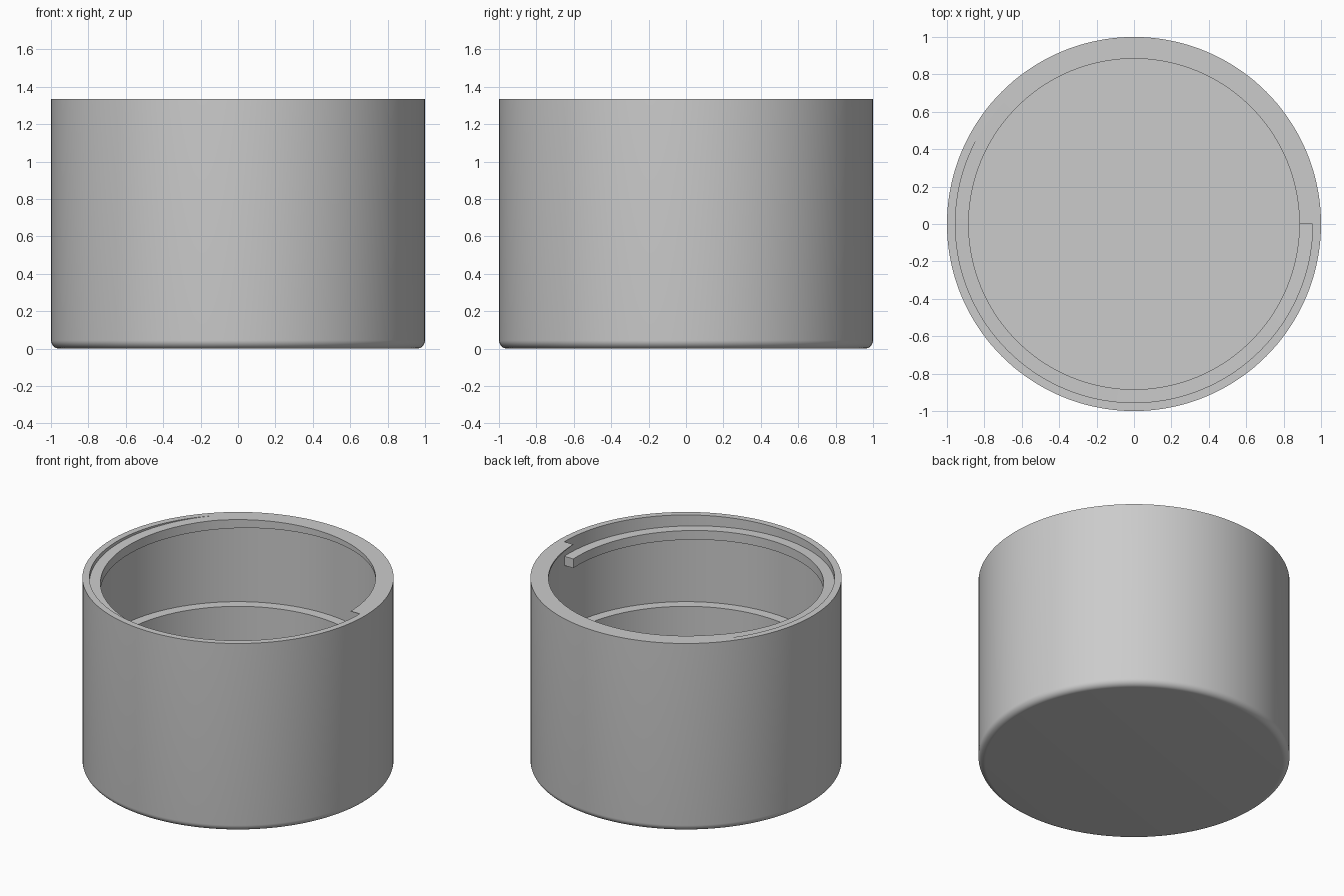
import bpy
import bmesh
from math import cos, sin, pi, radians

default = bpy.data.objects.get("Cube")
if default:
    bpy.data.objects.remove(default, do_unlink=True)

SEGMENTS = 144
HEIGHT = 1.335
NECK_R = 0.955      # wide threaded neck
BORE_R = 0.884      # narrower bore and thread crest
LEDGE_Z = 0.72
FLOOR_Z = 0.12
ROUND = 0.045       # rounded outer bottom edge
PITCH = 0.165
THREAD_H = 0.065

grey = bpy.data.materials.new("light_grey")
grey.use_nodes = True
colour = (0.6, 0.6, 0.6, 1)
grey.diffuse_color = colour
grey.node_tree.nodes["Principled BSDF"].inputs["Base Color"].default_value = colour


def finish(bm, name):
    bmesh.ops.recalc_face_normals(bm, faces=bm.faces)
    mesh = bpy.data.meshes.new(name)
    bm.to_mesh(mesh)
    bm.free()
    mesh.materials.append(grey)
    obj = bpy.data.objects.new(name, mesh)
    bpy.context.collection.objects.link(obj)
    bpy.ops.object.select_all(action="DESELECT")
    obj.select_set(True)
    bpy.context.view_layer.objects.active = obj
    bpy.ops.object.shade_smooth_by_angle(angle=radians(30))
    return obj


def ring_section(bm, profile, angle):
    return [bm.verts.new((r * cos(angle), r * sin(angle), z)) for r, z in profile]


# Cup body: lathed wall with a rounded base, stepped bore and closed floor
arc = [(1 - ROUND + ROUND * sin(t * pi / 16), ROUND - ROUND * cos(t * pi / 16))
       for t in range(9)]
profile = arc + [(1, HEIGHT), (NECK_R, HEIGHT), (NECK_R, LEDGE_Z),
                 (BORE_R, LEDGE_Z), (BORE_R, FLOOR_Z)]
bm = bmesh.new()
sections = [ring_section(bm, profile, 2 * pi * i / SEGMENTS) for i in range(SEGMENTS)]
for i, a in enumerate(sections):
    b = sections[(i + 1) % SEGMENTS]
    for k in range(len(profile) - 1):
        bm.faces.new((a[k], b[k], b[k + 1], a[k + 1]))
bm.faces.new([s[0] for s in sections])
bm.faces.new([s[-1] for s in sections])
finish(bm, "cup_body")

# Inner thread: one helical turn, trimmed flush with the rim
bm = bmesh.new()
sections = []
for i in range(SEGMENTS + 1):
    turn = i / SEGMENTS
    top = HEIGHT + PITCH * (0.375 - turn)
    low = top - THREAD_H
    top = min(top, HEIGHT)
    sections.append(ring_section(bm, [(NECK_R, low), (BORE_R, low),
                                      (BORE_R, top), (NECK_R, top)], 2 * pi * turn))
for a, b in zip(sections, sections[1:]):
    for k in range(4):
        n = (k + 1) % 4
        bm.faces.new((a[k], b[k], b[n], a[n]))
bm.faces.new(sections[0])
bm.faces.new(sections[-1])
finish(bm, "inner_thread")
